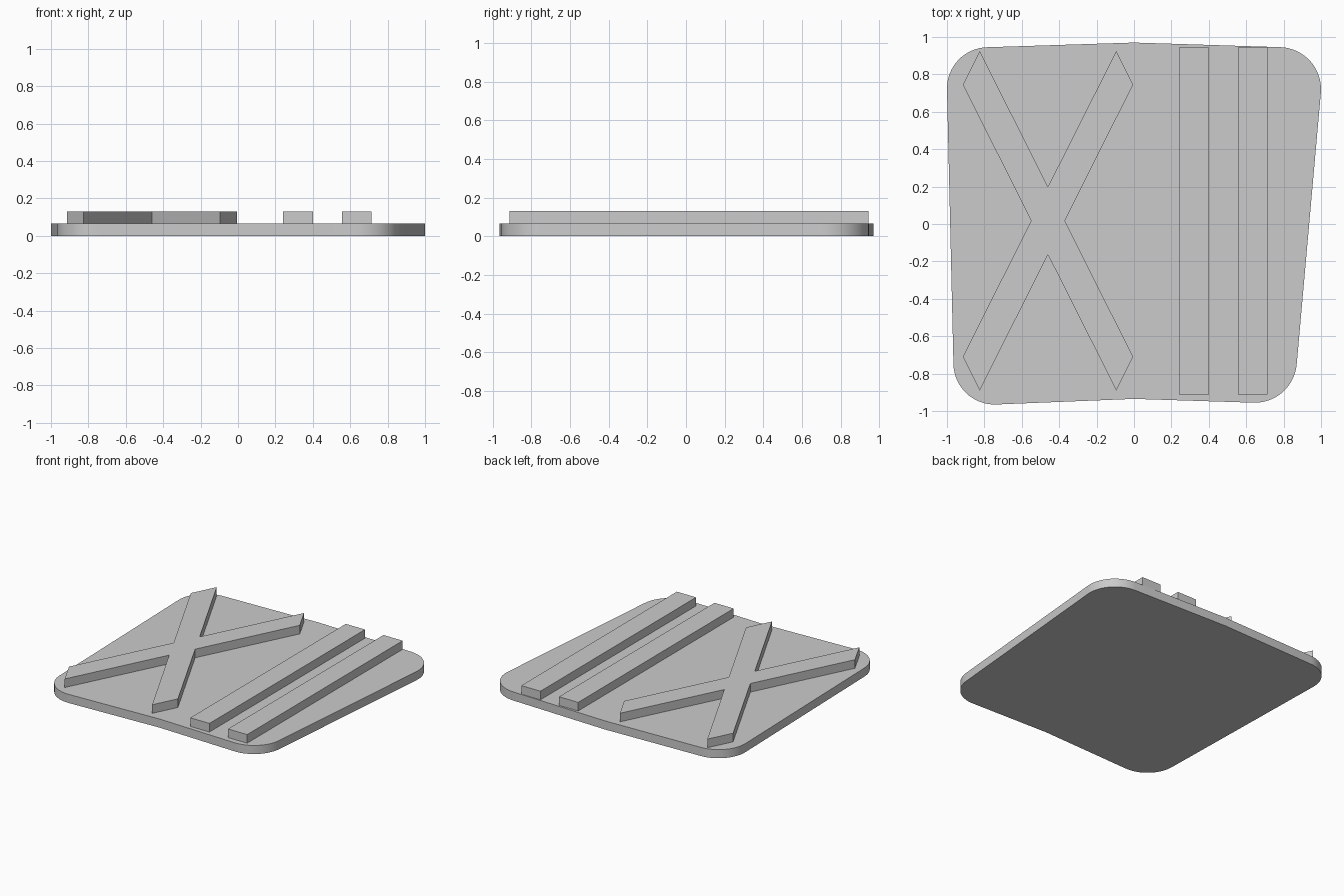
import bpy, bmesh, math
from mathutils import Vector

cube = bpy.data.objects.get("Cube")
if cube:
    bpy.data.objects.remove(cube, do_unlink=True)

grey = bpy.data.materials.new("plain_grey")
grey.use_nodes = True
colour = (0.6, 0.6, 0.6, 1)
grey.diffuse_color = colour
grey.node_tree.nodes["Principled BSDF"].inputs["Base Color"].default_value = colour

THICK = 0.065


def prism(name, outline, z0, z1):
    """Extrude a flat outline (counter-clockwise) between two heights."""
    bm = bmesh.new()
    face = bm.faces.new([bm.verts.new((p[0], p[1], z0)) for p in outline])
    top = bmesh.ops.extrude_face_region(bm, geom=[face])["geom"]
    verts = [g for g in top if isinstance(g, bmesh.types.BMVert)]
    bmesh.ops.translate(bm, vec=(0, 0, z1 - z0), verts=verts)
    bmesh.ops.recalc_face_normals(bm, faces=bm.faces)
    mesh = bpy.data.meshes.new(name)
    bm.to_mesh(mesh)
    bm.free()
    mesh.materials.append(grey)
    obj = bpy.data.objects.new(name, mesh)
    bpy.context.collection.objects.link(obj)
    return obj


def fillet(prev, corner, nxt, radius, steps=16):
    """Arc tangent to both edges that meet at a corner."""
    corner = Vector(corner)
    a = (Vector(prev) - corner).normalized()
    b = (Vector(nxt) - corner).normalized()
    half = a.angle(b) / 2
    centre = corner + (a + b).normalized() * radius / math.sin(half)
    start = corner + a * radius / math.tan(half) - centre
    sweep = math.pi - 2 * half
    points = []
    for i in range(steps + 1):
        t = sweep * i / steps
        c, s = math.cos(t), math.sin(t)
        points.append(centre + Vector((start.x * c - start.y * s,
                                       start.x * s + start.y * c)))
    return points


# Base plate: tapered, rounded corners, slight kink mid front and back
corners = [((-0.96, -0.974), 0.22), ((0, -0.935), 0), ((0.851, -0.962), 0.225),
           ((1.02, 0.938), 0.225), ((0, 0.97), 0), ((-1.005, 0.938), 0.22)]
outline = []
for i, (point, radius) in enumerate(corners):
    if radius:
        outline += fillet(corners[i - 1][0], point,
                          corners[(i + 1) % len(corners)][0], radius)
    else:
        outline.append(Vector(point))
base = prism("base_plate", outline, 0, THICK)

# Raised cross: one quarter mirrored about its centre
cx, cy = -0.46, 0.0175
quarter = [(0.09, 0), (0.455, 0.727), (0.365, 0.907), (0, 0.182)]
right = quarter + [(x, -y) for x, y in quarter[:0:-1]]
upper = quarter + [(-x, y) for x, y in quarter[-2::-1]]
cross = upper + [(x, -y) for x, y in upper[-2:0:-1]]
prism("raised_cross", [(cx + x, cy + y) for x, y in cross], THICK, 2 * THICK)

# Two parallel raised bars
for side, x in (("inner", 0.24), ("outer", 0.555)):
    prism(side + "_bar", [(x, -0.912), (x + 0.16, -0.912),
                          (x + 0.16, 0.944), (x, 0.944)], THICK, 2 * THICK)

# Smooth the rounded rim while keeping its edges sharp
bpy.ops.object.select_all(action='DESELECT')
base.select_set(True)
bpy.context.view_layer.objects.active = base
bpy.ops.object.shade_smooth_by_angle(angle=math.radians(30))
